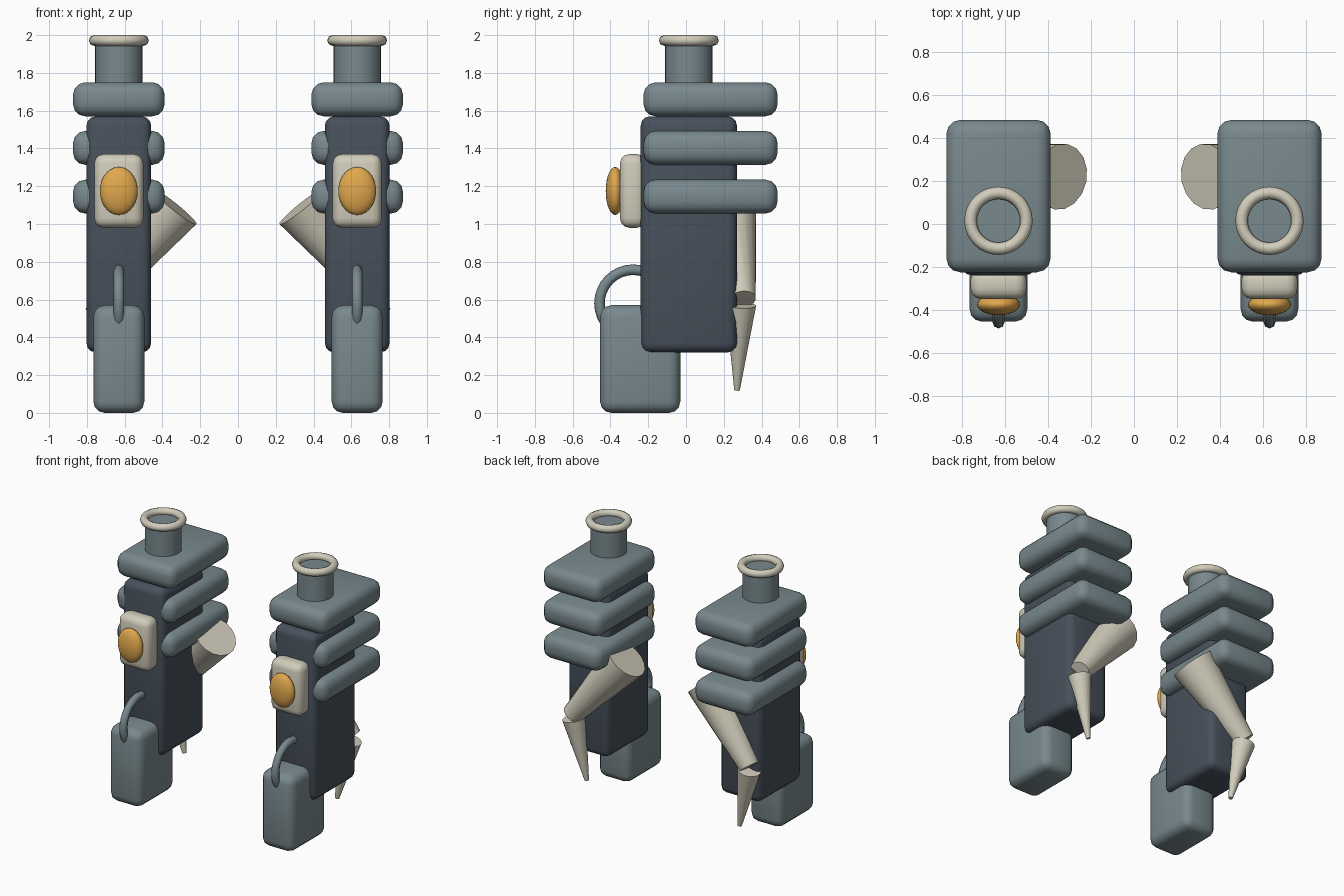
import bpy, math
from mathutils import Vector

if "Cube" in bpy.data.objects:
    bpy.data.objects.remove(bpy.data.objects["Cube"])


def mat(name, rgb):
    m = bpy.data.materials.new(name)
    m.diffuse_color = (*rgb, 1)
    m.use_nodes = True
    m.node_tree.nodes["Principled BSDF"].inputs["Base Color"].default_value = m.diffuse_color
    return m


DARK = mat("dark slate", (0.063, 0.081, 0.105))
GREY = mat("blue grey", (0.19, 0.25, 0.27))
BONE = mat("bone", (0.64, 0.61, 0.50))
AMBER = mat("amber", (0.75, 0.39, 0.075))


def finish(name, m, smooth=35):
    ob = bpy.context.object
    ob.name = name
    ob.data.materials.clear()
    ob.data.materials.append(m)
    bpy.ops.object.shade_smooth_by_angle(angle=math.radians(smooth))
    return ob


def box(name, m, x, ys, zs, width, bevel):
    """Rounded box centred on x, spanning ys and zs."""
    bpy.ops.mesh.primitive_cube_add(
        size=1, location=(x, sum(ys) / 2, sum(zs) / 2))
    ob = bpy.context.object
    ob.scale = (width, ys[1] - ys[0], zs[1] - zs[0])
    bpy.ops.object.transform_apply(location=False, rotation=False, scale=True)
    b = ob.modifiers.new("rounding", 'BEVEL')
    b.width = bevel
    b.segments = 3
    bpy.ops.object.modifier_apply(modifier=b.name)
    return finish(name, m)


def taper(name, m, a, b, r1, r2, sides):
    """Tapered cylinder from point a to point b."""
    a, b = Vector(a), Vector(b)
    d = b - a
    bpy.ops.mesh.primitive_cone_add(
        vertices=sides, radius1=r1, radius2=r2, depth=d.length,
        location=(a + b) / 2, rotation=d.to_track_quat('Z', 'Y').to_euler())
    return finish(name, m)


def ring(name, m, loc, rot, major, minor, sides):
    bpy.ops.mesh.primitive_torus_add(
        location=loc, rotation=rot, major_radius=major, minor_radius=minor,
        major_segments=32, minor_segments=sides)
    return finish(name, m, 65)


for side, s in (("left", -1), ("right", 1)):
    x = 0.631 * s

    # main column and the tank at its foot
    box(side + "_body", DARK, x, (-0.24, 0.27), (0.32, 1.57), 0.343, 0.05)
    box(side + "_tank", GREY, x, (-0.455, -0.03), (0.0, 0.57), 0.27, 0.06)

    # stacked fins
    for i, z in enumerate((1.055, 1.313, 1.57)):
        box(f"{side}_fin_{i + 1}", GREY, x, (-0.225, 0.485), (z, z + 0.18),
            0.485, 0.065)

    # neck pipe with rim
    taper(side + "_neck", GREY, (x, 0.015, 1.65), (x, 0.015, 1.96),
          0.125, 0.125, 32)
    ring(side + "_neck_rim", BONE, (x, 0.015, 1.972), (0, 0, 0),
         0.13, 0.029, 8)

    # front plate with oval lens
    box(side + "_plate", BONE, x, (-0.35, -0.21), (0.98, 1.37), 0.26, 0.05)
    bpy.ops.mesh.primitive_uv_sphere_add(
        segments=24, ring_count=14, location=(x, -0.375, 1.175))
    bpy.context.object.scale = (0.1, 0.05, 0.127)
    finish(side + "_lens", AMBER, 60)

    # hose loop between tank and body
    ring(side + "_hose", GREY, (x, -0.28, 0.58), (0, math.pi / 2, 0),
         0.178, 0.028, 8)

    # arm and claw on the back
    taper(side + "_arm", BONE, (0.34 * s, 0.22, 1.095),
          (0.735 * s, 0.298, 0.60), 0.155, 0.072, 16)
    taper(side + "_claw", BONE, (0.728 * s, 0.29, 0.57),
          (0.635 * s, 0.27, 0.12), 0.082, 0.015, 16)
